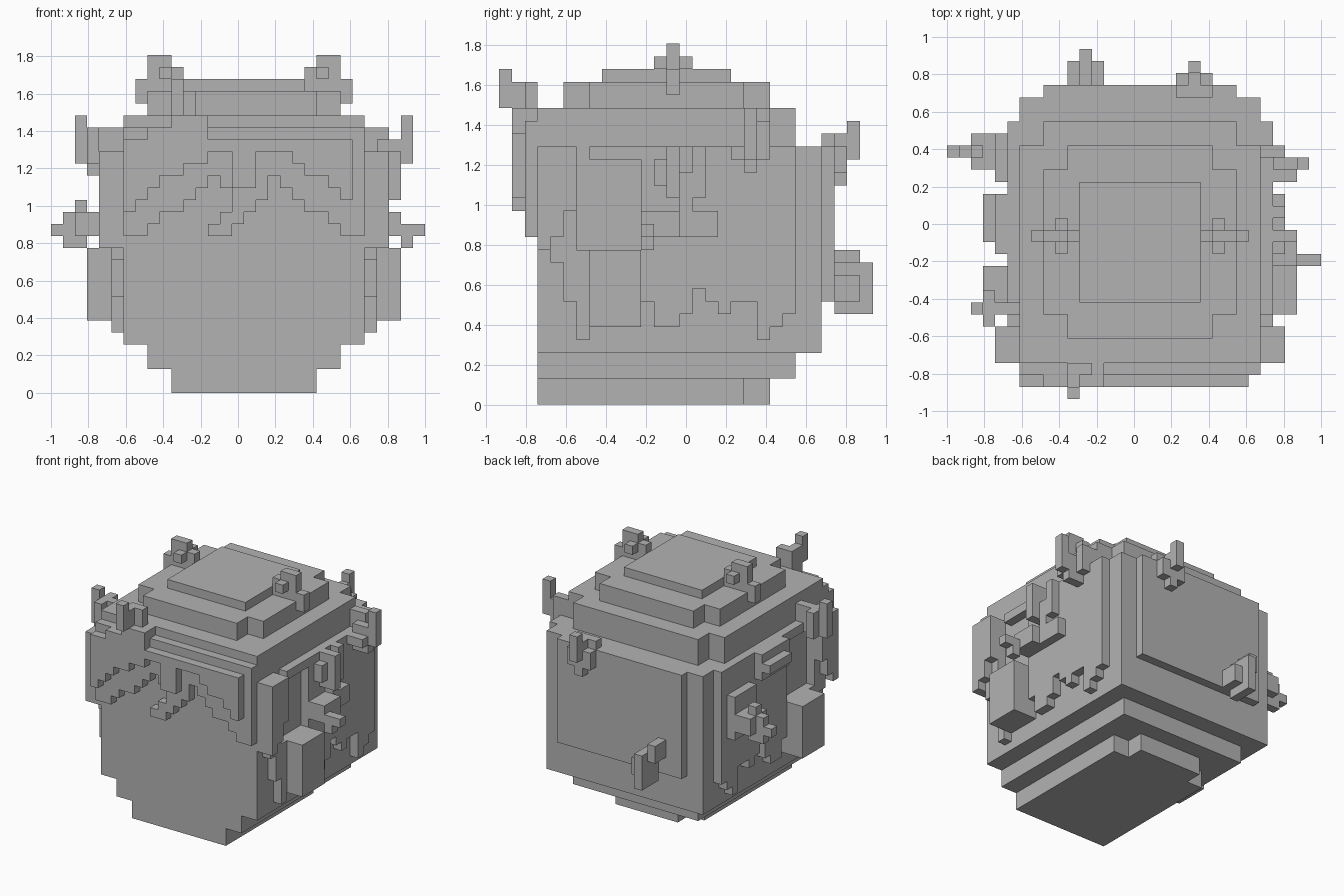
import bpy, bmesh
from mathutils import Vector

if "Cube" in bpy.data.objects:
    bpy.data.objects.remove(bpy.data.objects["Cube"])

U = 2 / 31                                   # block size
ORIGIN = Vector((-1, -14.5 * U, 0))
parts, taken = {}, set()


def fill(part, x0, x1, y0, y1, z0, z1):
    """Fill a range of blocks for a part, leaving blocks of earlier parts alone."""
    cells = parts.setdefault(part, set())
    for x in range(x0, x1):
        for y in range(y0, y1):
            for z in range(z0, z1):
                if (x, y, z) not in taken:
                    taken.add((x, y, z))
                    cells.add((x, y, z))


def both(part, x0, x1, *rest):
    """Fill on the left and mirrored on the right."""
    fill(part, x0, x1, *rest)
    fill(part, 32 - x1, 32 - x0, *rest)


# head, narrowing in steps to the chin
fill("head", 6, 26, 3, 25, 4, 20)
fill("chin", 8, 24, 3, 23, 2, 4)
fill("neck", 10, 22, 3, 19, 0, 2)
fill("neck", 12, 20, 19, 21, 0, 2)

# stepped crown of hair
fill("crown", 6, 26, 3, 21, 20, 23)
fill("crown", 8, 24, 21, 23, 20, 23)
fill("crown", 10, 22, 5, 21, 23, 25)
fill("crown", 8, 24, 7, 19, 23, 25)
fill("crown", 11, 21, 8, 18, 25, 26)

# ears
both("ears", 3, 6, 7, 11, 6, 12)

# side hair with a ragged lower edge
for y, z in enumerate([8, 6, 6, 7, 9, 8, 7, 8, 8, 5, 6, 7], start=11):
    both("side_hair", 5, 6, y, y + 1, z, 20)
both("side_hair", 5, 6, 7, 11, 19, 20)

# sideburns: a thick upper lock and a thin strand in front of the ear
for y, low, mid in [(3, 12, 12), (4, 11, 13), (5, 8, 15), (6, 5, 12)]:
    both("sideburns", 5, 6, y, y + 1, low, 20 if y < 6 else 12)
    if y < 6:
        both("sideburns", 4, 5, y, y + 1, mid, 20)

# back hair
fill("back_hair", 8, 24, 25, 26, 8, 20)

# fringe in two layers, lower edge given per column
under = [13, 13, 14, 15, 15, 16, 17, 18, 17, 14,
         15, 16, 18, 17, 16, 15, 15, 14, 13, 13]
over = [15, 16, 17, 18, 18, 19, 19, 20, 20, 17,
        17, 20, 20, 20, 19, 18, 18, 17, 16]
for x, z in enumerate(under, start=6):
    fill("fringe_under", x, x + 1, 2, 3, z, 22)
for x, z in enumerate(over, start=6):
    fill("fringe_over", x, x + 1, 1, 2, z, 21)
fill("fringe_under", 13, 15, 2, 3, 13, 14)
fill("fringe_under", 14, 15, 2, 3, 14, 15)

# curls on top of the crown
both("top_curls", 7, 8, 13, 14, 24, 26)
both("top_curls", 8, 10, 13, 14, 25, 28)
both("top_curls", 10, 11, 13, 14, 25, 27)
both("top_curls", 9, 10, 12, 15, 26, 27)

# curl above the fringe
fill("front_curl", 10, 11, 0, 1, 23, 26)
fill("front_curl", 10, 11, 1, 2, 21, 25)
fill("front_curl", 8, 10, 1, 2, 21, 22)
fill("front_curl", 10, 12, 2, 3, 22, 25)
fill("front_curl", 11, 13, 1, 3, 21, 23)

# curls on the back
fill("back_curl_high", 20, 21, 27, 28, 19, 22)
fill("back_curl_high", 20, 21, 26, 27, 17, 21)
fill("back_curl_high", 19, 22, 26, 27, 18, 20)
fill("back_curl_high", 19, 22, 25, 26, 20, 21)
fill("back_curl_low", 11, 12, 26, 28, 7, 11)
fill("back_curl_low", 11, 12, 28, 29, 7, 11)
fill("back_curl_low", 10, 11, 26, 28, 10, 12)
fill("back_curl_low", 12, 13, 26, 28, 8, 10)

# curls on the left side
fill("left_curl", 0, 1, 20, 21, 13, 14)
fill("left_curl", 1, 2, 20, 21, 12, 15)
fill("left_curl", 2, 4, 19, 22, 13, 15)
fill("left_curl", 2, 3, 20, 21, 12, 16)
fill("left_curl", 4, 5, 18, 22, 12, 17)
fill("left_temple_curl", 2, 3, 7, 8, 19, 23)
fill("left_temple_curl", 3, 4, 6, 9, 19, 22)
fill("left_temple_curl", 4, 6, 7, 8, 19, 22)
fill("left_high_curl", 4, 5, 12, 17, 17, 20)
fill("left_high_curl", 3, 4, 13, 17, 18, 19)

# curls on the right side
fill("right_curl", 27, 28, 12, 13, 17, 19)
fill("right_curl", 27, 29, 13, 14, 16, 20)
fill("right_curl", 27, 28, 14, 15, 15, 18)
fill("right_curl", 27, 28, 15, 16, 16, 20)
fill("right_curl", 27, 28, 11, 17, 13, 15)
fill("right_curl", 28, 29, 11, 14, 13, 15)
fill("right_curl", 29, 30, 11, 12, 12, 14)
fill("right_curl", 27, 31, 11, 12, 13, 14)
fill("right_high_curl", 29, 30, 19, 20, 19, 23)
fill("right_high_curl", 27, 29, 19, 20, 18, 21)
fill("right_high_curl", 27, 29, 18, 19, 19, 20)
fill("right_high_curl", 26, 28, 20, 21, 19, 22)

# one plain grey
grey = bpy.data.materials.new("plain grey")
grey.diffuse_color = (0.45, 0.45, 0.45, 1)
grey.use_nodes = True
grey.node_tree.nodes["Principled BSDF"].inputs["Base Color"].default_value = grey.diffuse_color


def build(name, cells):
    """Make a mesh from the outer faces of a part's blocks."""
    bm = bmesh.new()
    for cell in cells:
        for axis in range(3):
            for side in (0, 1):
                near = list(cell)
                near[axis] += 2 * side - 1
                if tuple(near) in taken:
                    continue
                ring = [(0, 0), (1, 0), (1, 1), (0, 1)]
                corners = []
                for a, b in ring if side else ring[::-1]:
                    p = Vector(cell)
                    p[axis] += side
                    p[(axis + 1) % 3] += a
                    p[(axis + 2) % 3] += b
                    corners.append(bm.verts.new(ORIGIN + p * U))
                bm.faces.new(corners)
    bmesh.ops.remove_doubles(bm, verts=bm.verts[:], dist=0.001)
    mesh = bpy.data.meshes.new(name)
    bm.to_mesh(mesh)
    bm.free()
    mesh.materials.append(grey)
    bpy.context.collection.objects.link(bpy.data.objects.new(name, mesh))


for name, cells in parts.items():
    build(name, cells)
